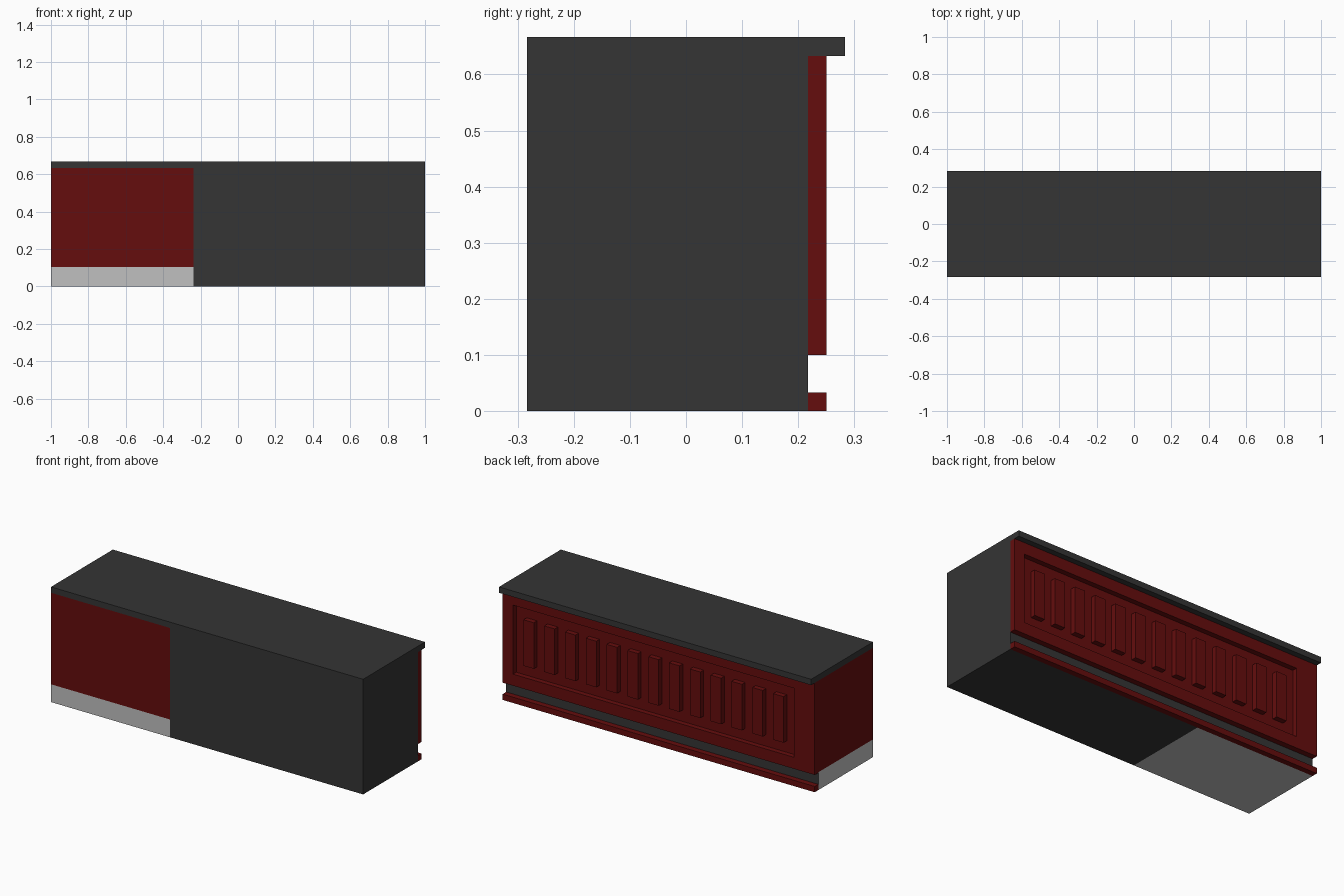
import bpy, bmesh
from mathutils import Vector

if "Cube" in bpy.data.objects:
    bpy.data.objects.remove(bpy.data.objects["Cube"])

U = 1 / 30                      # module that every dimension follows
BACK, PANEL = 0.217, 0.25       # rear of cabinet, rear of panelling


def material(name, rgb):
    m = bpy.data.materials.new(name)
    m.diffuse_color = (*rgb, 1)
    m.use_nodes = True
    m.node_tree.nodes["Principled BSDF"].inputs["Base Color"].default_value = m.diffuse_color
    return m


DARK = material("charcoal", (0.035, 0.035, 0.035))
RED = material("deep_red", (0.13, 0.004, 0.004))
GREY = material("light_grey", (0.53, 0.53, 0.53))


def add_box(bm, x, y, z):
    vs = bmesh.ops.create_cube(bm, size=1)["verts"]
    for v in vs:
        v.co = Vector([(a + b) / 2 + c * (b - a) for (a, b), c in zip((x, y, z), v.co)])


def make(name, boxes, mats):
    bm = bmesh.new()
    for b in boxes:
        add_box(bm, *b)
    me = bpy.data.meshes.new(name)
    bm.to_mesh(me)
    bm.free()
    for m in mats:
        me.materials.append(m)
    ob = bpy.data.objects.new(name, me)
    bpy.context.collection.objects.link(ob)
    return ob


# Cabinet: dark, with a red bay and grey kick area at the -x end
SPLIT, KICK = -0.237, 0.103
cabinet = make("cabinet", [((-1, 1), (-0.283, BACK), (0, 0.633))], [DARK, RED, GREY])
bm = bmesh.new()
bm.from_mesh(cabinet.data)
for co, no in (((SPLIT, 0, 0), (1, 0, 0)), ((0, 0, KICK), (0, 0, 1))):
    bmesh.ops.bisect_plane(bm, geom=bm.verts[:] + bm.edges[:] + bm.faces[:],
                           plane_co=co, plane_no=no)
bm.normal_update()
for f in bm.faces:
    c = f.calc_center_median()
    if c.x < SPLIT and f.normal.y < 0.5:
        f.material_index = 1 if c.z > KICK else 2
bm.to_mesh(cabinet.data)
bm.free()

# Countertop, overhanging at the back
make("countertop", [((-1, 1), (-0.283, 0.283), (0.633, 0.667))], [DARK])

# Rear panelling: frame around a recess
Y = (BACK, PANEL)
x0, x1, z0, z1 = -1 + 4 * U, 1 - 2 * U, 5 * U, 17 * U
make("panel_frame", [
    ((-1, 1), Y, (0.1, z0)),
    ((-1, 1), Y, (z1, 0.633)),
    ((-1, x0), Y, (z0, z1)),
    ((x1, 1), Y, (z0, z1)),
], [RED])
make("panel_recess", [((x0, x1), (BACK, BACK + 0.003), (z0, z1))], [RED])

# Row of raised slats in the recess
make("panel_slats", [
    ((x1 - (4 * i + 4) * U, x1 - (4 * i + 2) * U), Y, (7 * U, 15 * U))
    for i in range(13)
], [RED])

# Foot rail under the open groove
make("foot_rail", [((-1, 1), Y, (0, U))], [RED])
